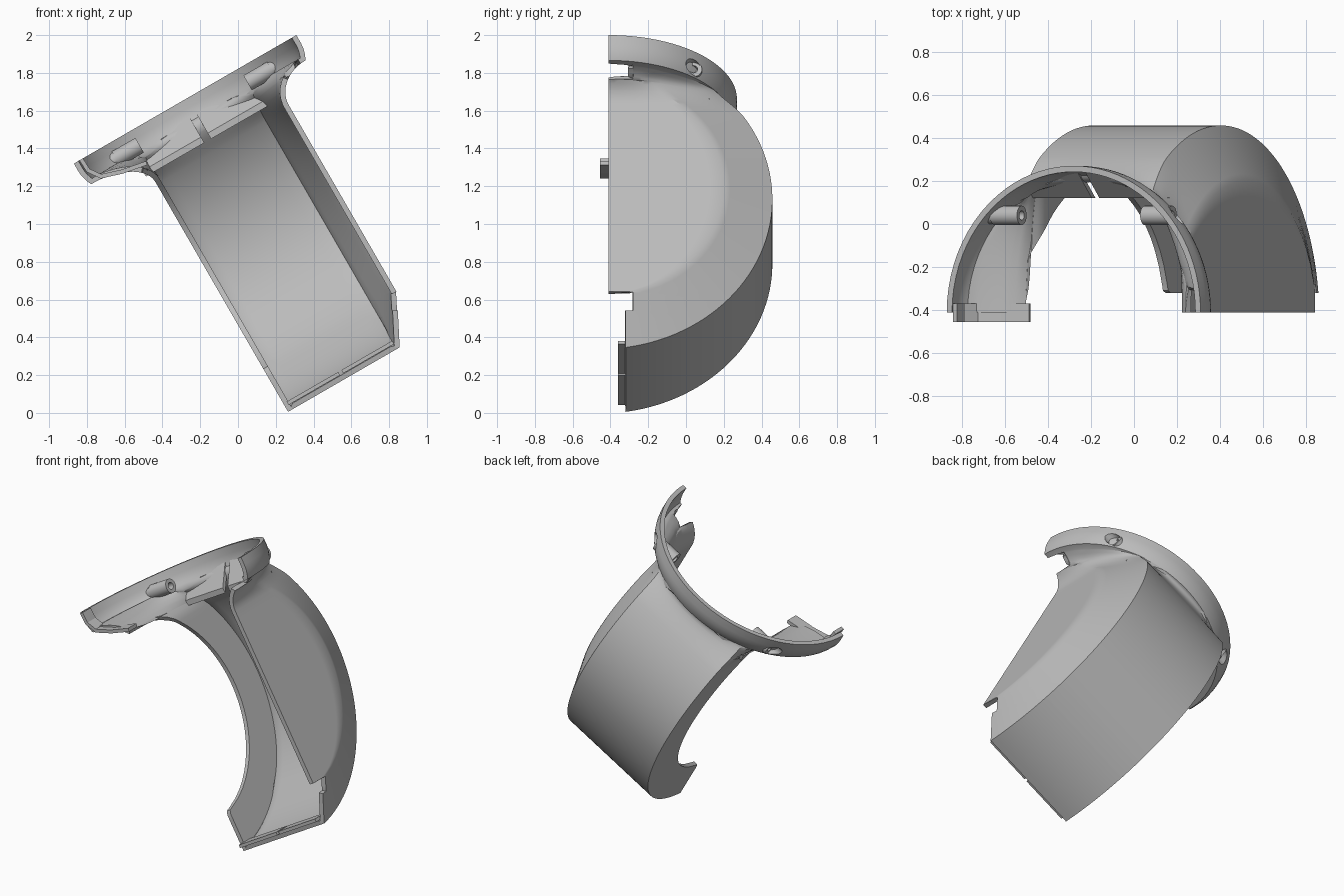
import bpy, bmesh
from math import sin, cos, sqrt, radians, pi
from mathutils import Vector

cube = bpy.data.objects.get("Cube")
if cube:
    bpy.data.objects.remove(cube)

grey = bpy.data.materials.new("plain_grey")
grey.use_nodes = True
COLOUR = (0.5, 0.5, 0.5, 1)
grey.diffuse_color = COLOUR
grey.node_tree.nodes["Principled BSDF"].inputs["Base Color"].default_value = COLOUR

C30, S30 = cos(radians(30)), sin(radians(30))


def place(v, y, w):
    """Across, depth and distance down the tilted cover to world space."""
    return Vector((-0.28 + C30 * v + S30 * w, y, 1.66 + S30 * v - C30 * w))


def finish(name, bm, closed=True):
    if closed:
        bmesh.ops.recalc_face_normals(bm, faces=bm.faces)
    mesh = bpy.data.meshes.new(name)
    bm.to_mesh(mesh)
    bm.free()
    mesh.materials.append(grey)
    ob = bpy.data.objects.new(name, mesh)
    bpy.context.scene.collection.objects.link(ob)
    return ob


def activate(ob):
    bpy.ops.object.select_all(action='DESELECT')
    ob.select_set(True)
    bpy.context.view_layer.objects.active = ob


def smooth(ob):
    activate(ob)
    bpy.ops.object.shade_smooth_by_angle(angle=radians(28))


def apply(ob, kind, **settings):
    mod = ob.modifiers.new(kind.title(), kind)
    for key, value in settings.items():
        setattr(mod, key, value)
    activate(ob)
    bpy.ops.object.modifier_apply(modifier=mod.name)


# Shell profile: concentric arcs seen from the side
AXIS_W, AXIS_Y, R_OUT, R_IN = 0.8, -0.4586, 0.916, 0.66
LEFT, RIGHT, PANEL = -0.355, 0.327, 0.46
RIM_Y, FRONT, HEEL = -0.41, -0.41, -0.32


def arc_y(w, radius):
    d = radius ** 2 - (w - AXIS_W) ** 2
    return AXIS_Y + sqrt(d) if d > 0 else -1


def bevel_v(w, y):
    """Slanted band between the flat side panel and the back."""
    r = sqrt((w - AXIS_W) ** 2 + (y - AXIS_Y) ** 2)
    return PANEL + (RIGHT - PANEL) * min(1, max(0, (r - R_IN) / (R_OUT - R_IN)))


def right_floor(w):
    if 0.143 < w < 0.18 or 1.442 < w < 1.53:
        return -0.28
    return FRONT if w < 1.442 else HEEL


def spread(a, b, n):
    return [a + (b - a) * i / n for i in range(n)]


def section(w):
    out, inner = arc_y(w, R_OUT), arc_y(w, R_IN)
    floor = right_floor(w)
    left_end = FRONT if w < 0.222 else max(inner, HEEL)
    right_end = max(inner, floor)
    body = [(LEFT, y) for y in spread(left_end, out, 12)]
    body += [(v, out) for v in spread(LEFT, RIGHT, 16)]
    ys = spread(out, right_end, 8) + spread(right_end, floor, 8) + [floor]
    body += [(bevel_v(w, y), y) for y in ys]

    # Half-round collar flaring out of the body
    turn = max(0, min(1, (w - 0.05) / 0.09))
    radius = 0.68 - 0.025 * turn ** 2
    angles = spread(0, 58, 12) + spread(58, 122, 16) + spread(122, 150, 8) + spread(150, 180, 8) + [180]
    t = max(0, min(1, (w - 0.14) / 0.16))
    f = sqrt(1 - (1 - t) ** 2)
    pts = []
    for (v, y), a in zip(body, angles):
        cv = -radius * cos(radians(a))
        cy = RIM_Y + radius * sin(radians(a))
        py = cy + (y - cy) * f
        if v > 0.35:
            py = max(py, floor)
        pts.append((cv + (v - cv) * f, py))
    return pts


def make_shell():
    stations = [0, 0.05, 0.08, 0.11, 0.13, 0.14, 0.142, 0.144, 0.15, 0.16, 0.17,
                0.179, 0.181, 0.195, 0.21, 0.221, 0.224, 0.24, 0.26, 0.28, 0.3]
    start, end = -0.575, 1.417
    turns = [start + (end - start) * i / 40 for i in range(1, 41)]
    stations += [AXIS_W + R_OUT * sin(a) for a in turns]
    stations += [1.441, 1.443, 1.529, 1.531]
    stations = sorted(w for w in stations if w < 1.7055)
    bm = bmesh.new()
    rows = [[bm.verts.new(place(v, y, w)) for v, y in section(w)] for w in stations]
    for a, b in zip(rows, rows[1:]):
        for i in range(len(a) - 1):
            bm.faces.new((a[i], a[i + 1], b[i + 1], b[i]))
    bmesh.ops.remove_doubles(bm, verts=bm.verts, dist=0.0003)
    bmesh.ops.recalc_face_normals(bm, faces=bm.faces)
    back = max(bm.faces, key=lambda f: f.calc_center_median().y)
    if back.normal.y < 0:
        bmesh.ops.reverse_faces(bm, faces=bm.faces)
    ob = finish("shell", bm, closed=False)
    apply(ob, 'SOLIDIFY', thickness=0.028, offset=-1)
    return ob


def tube(name, v0, v1, r_out, r_in=0, y=0.04, w=0.09, n=24):
    """Round bar lying across the cover, bored from end to end if r_in is set."""
    bm = bmesh.new()
    profile = [(v0, r_out), (v1, r_out)] + ([(v1, r_in), (v0, r_in)] if r_in else [])
    rings = [[bm.verts.new(place(v, y + r * cos(2 * pi * i / n), w + r * sin(2 * pi * i / n)))
              for i in range(n)] for v, r in profile]
    count = len(rings) if r_in else 1
    for k in range(count):
        a, b = rings[k], rings[(k + 1) % len(rings)]
        for i in range(n):
            j = (i + 1) % n
            bm.faces.new((a[i], a[j], b[j], b[i]))
    if not r_in:
        for ring in rings:
            bm.faces.new(ring)
    return finish(name, bm)


def ribbon(name, path, y0, y1, thick):
    """Strip standing on a path of across and down positions."""
    bm = bmesh.new()
    cols = [[bm.verts.new(place(v, y, w)) for y in (y0, y1)] for v, w in path]
    for a, b in zip(cols, cols[1:]):
        bm.faces.new((a[0], a[1], b[1], b[0]))
    ob = finish(name, bm)
    apply(ob, 'SOLIDIFY', thickness=thick, offset=0, use_even_offset=True)
    return ob


def partition(name, v0, v1):
    """Sloped plate filling part of the round of the collar."""
    chord, radius = 0.12, 0.655
    outline = [(v0, chord), (v1, chord)]
    for v in reversed(spread(v0, v1, 12) + [v1]):
        outline.append((v, max(chord + 0.001, RIM_Y + sqrt(radius ** 2 - v ** 2))))
    bm = bmesh.new()
    layers = []
    for lift in (0, 0.035):
        layers.append([bm.verts.new(place(v, y, 0.215 - 1.1 * (y - chord) + lift)) for v, y in outline])
    bm.faces.new(layers[0])
    bm.faces.new(layers[1])
    for i in range(len(outline)):
        j = (i + 1) % len(outline)
        bm.faces.new((layers[0][i], layers[0][j], layers[1][j], layers[1][i]))
    return finish(name, bm)


shell = make_shell()

# Screw holes and hollow bosses on both sides of the collar
for side, label in ((-1, "right"), (1, "left")):
    cutter = tube("hole_cutter", side * 0.45, side * 0.8, 0.04)
    cutter.hide_render = True
    apply(shell, 'BOOLEAN', object=cutter, operation='DIFFERENCE', solver='EXACT')
    bpy.data.objects.remove(cutter)
    smooth(tube(label + "_boss", side * 0.33, side * 0.475, 0.045, 0.022))
smooth(shell)

# Partition plates with a narrow gap between them
partition("right_partition", -0.384, -0.027)
partition("left_partition", 0.014, 0.384)

# Locating tongues along the collar end and the lower end
ribbon("collar_tongue", [(-0.636, 0.0), (-0.632, 0.07), (-0.59, 0.13), (-0.48, 0.165), (-0.345, 0.19)],
       -0.455, -0.37, 0.022)
ribbon("heel_tongue_right", [(-0.335, 1.665), (-0.02, 1.665)], -0.36, -0.25, 0.02)
ribbon("heel_tongue_left", [(0.0, 1.665), (0.31, 1.665)], -0.36, -0.25, 0.02)
